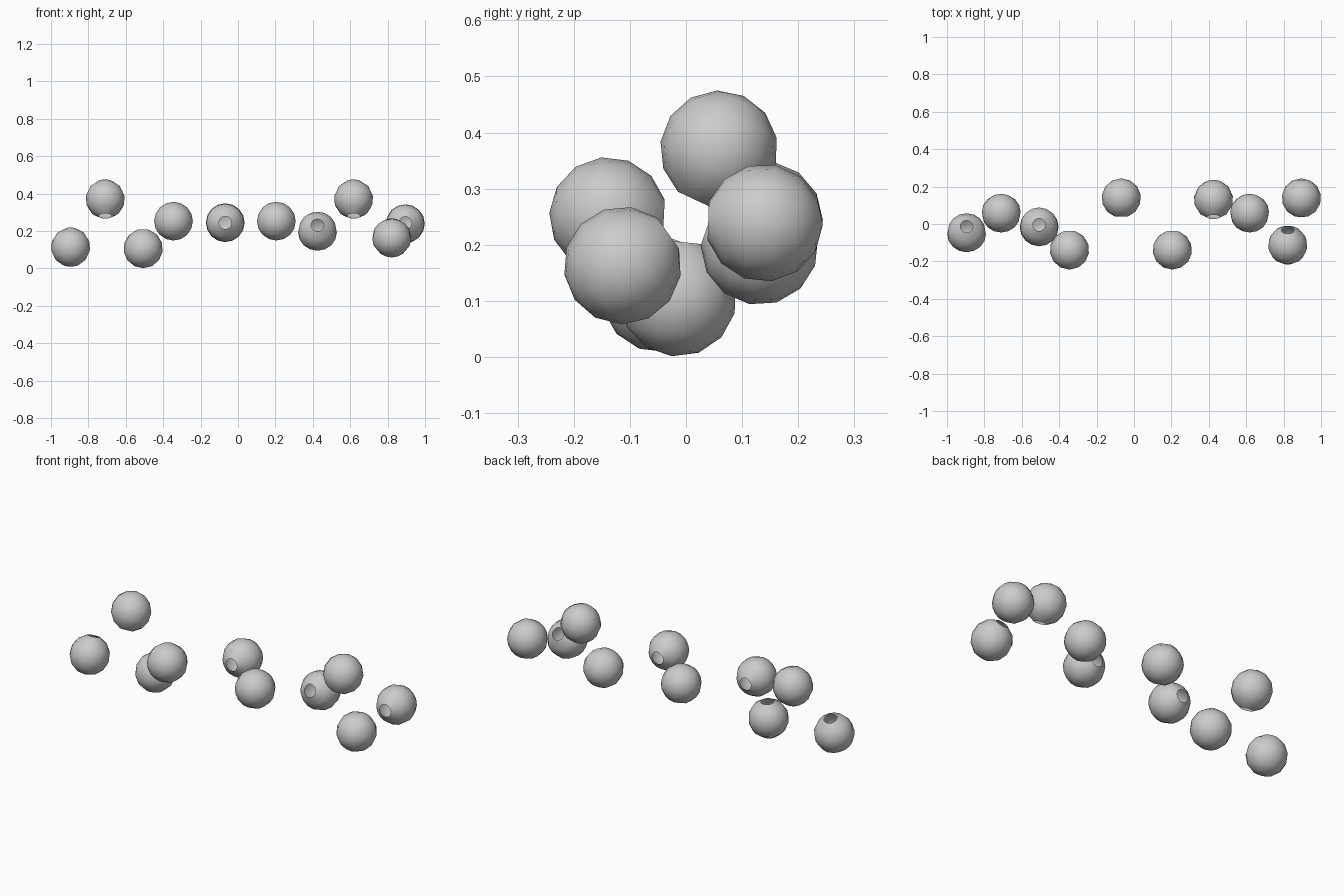
import bpy, bmesh, math
from mathutils import Matrix, Vector

if "Cube" in bpy.data.objects:
    bpy.data.objects.remove(bpy.data.objects["Cube"])

R = 0.105            # bulb radius
RING = 0.139         # distance of bulb centres from the missing central stem
AXIS_Z = 0.244       # stem height
SEGS, STEPS = 16, 6
OPEN = math.radians(161)   # polar angle where the socket opening starts

# (position along stem, angle around it)
berries = [(-0.895, 250), (-0.71, 65), (-0.507, 264), (-0.345, 177), (-0.068, 0),
           (0.205, 177), (0.425, -19.5), (0.618, 65), (0.822, 215.6), (0.895, -2)]


# Hollow ball: closed pole on +z, small round opening on -z
def hollow_ball():
    bm = bmesh.new()
    pole = bm.verts.new((0, 0, R))
    prev = None
    for i in range(1, STEPS + 1):
        t = OPEN * i / STEPS
        ring = [bm.verts.new((R * math.sin(t) * math.cos(2 * math.pi * k / SEGS),
                              R * math.sin(t) * math.sin(2 * math.pi * k / SEGS),
                              R * math.cos(t))) for k in range(SEGS)]
        for k in range(SEGS):
            n = (k + 1) % SEGS
            if prev is None:
                bm.faces.new((pole, ring[k], ring[n]))
            else:
                bm.faces.new((prev[k], ring[k], ring[n], prev[n]))
        prev = ring
    for f in bm.faces:
        f.smooth = True
    me = bpy.data.meshes.new("hollow_ball")
    bm.to_mesh(me)
    bm.free()
    return me


# Place balls around the stem, each opening facing inward
mesh = hollow_ball()
for i, (x, deg) in enumerate(berries):
    a = math.radians(deg)
    out = Vector((0, math.cos(a), math.sin(a)))
    ob = bpy.data.objects.new(f"ball_{i + 1}", mesh)
    rot = Matrix.Rotation(a - math.pi / 2, 4, 'X')
    ob.matrix_world = Matrix.Translation(Vector((x, 0, AXIS_Z)) + out * RING) @ rot
    bpy.context.collection.objects.link(ob)
